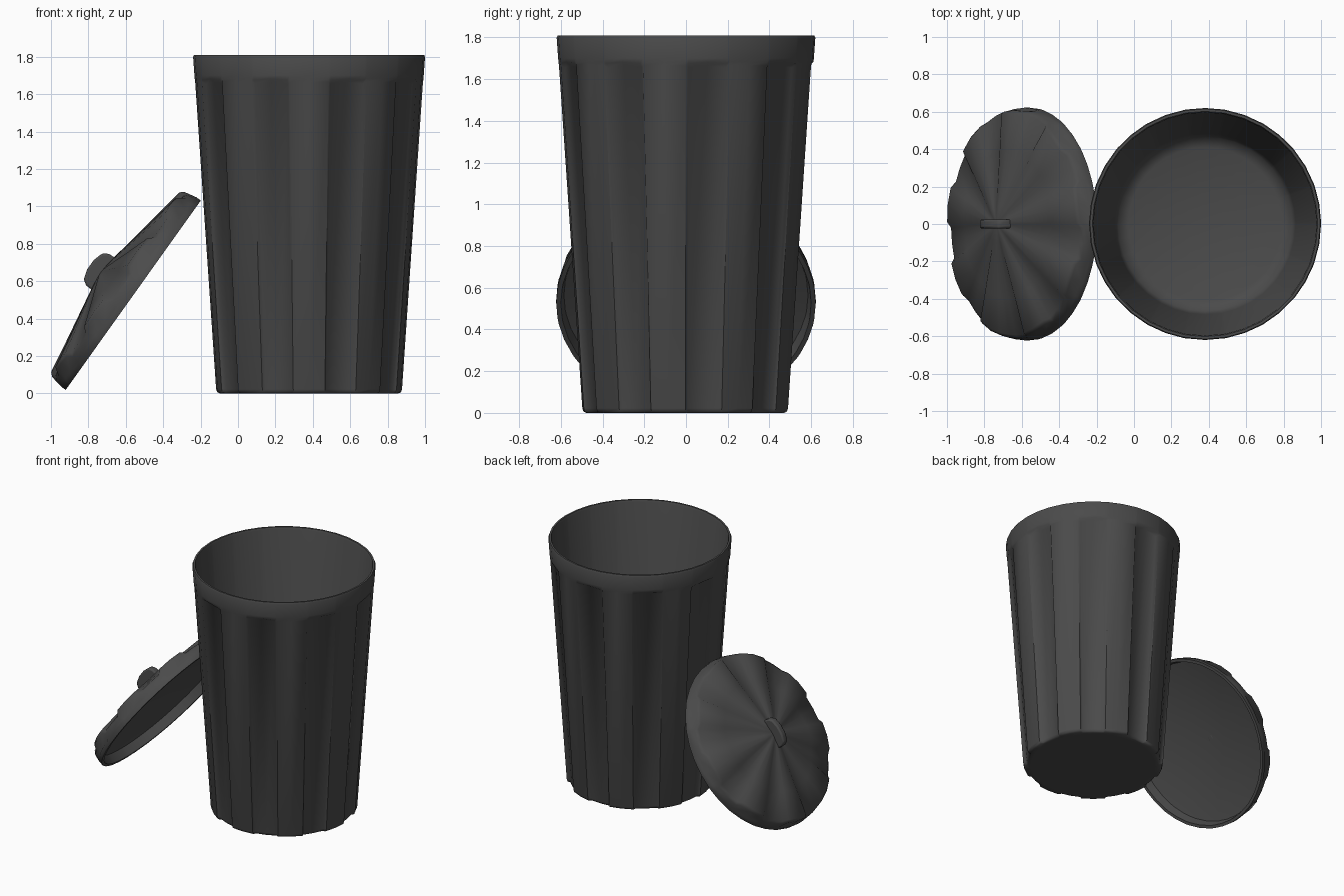
import bpy, bmesh
from math import radians, sin, cos

if "Cube" in bpy.data.objects:
    bpy.data.objects.remove(bpy.data.objects["Cube"])

# Angular steps inside one of the nine 40-degree flutes; |step| <= 9 is the panel
CAN_STEPS = [-10.2, -9, 0, 9, 10.2, 20]
LID_STEPS = [-12, -9, 0, 9, 12, 20]
LEAN = dict(location=(-0.56, 0, 0.525), rotation=(0, radians(-54.5), 0))

plastic = bpy.data.materials.new("dark_plastic")
plastic.diffuse_color = (0.07, 0.07, 0.07, 1)
plastic.use_nodes = True
plastic.node_tree.nodes["Principled BSDF"].inputs["Base Color"].default_value = plastic.diffuse_color


def finish(name, bm, location=(0, 0, 0), rotation=(0, 0, 0), angle=30):
    bmesh.ops.remove_doubles(bm, verts=bm.verts, dist=1e-5)
    bmesh.ops.recalc_face_normals(bm, faces=bm.faces)
    me = bpy.data.meshes.new(name)
    bm.to_mesh(me)
    bm.free()
    me.materials.append(plastic)
    ob = bpy.data.objects.new(name, me)
    bpy.context.collection.objects.link(ob)
    ob.location, ob.rotation_euler = location, rotation
    bpy.ops.object.select_all(action='DESELECT')
    ob.select_set(True)
    bpy.context.view_layer.objects.active = ob
    bpy.ops.object.shade_smooth_by_angle(angle=radians(angle))
    return ob


def fluted_lathe(name, rows, steps, **kw):
    """Rows are (radius, height, panel radius change, panel height change, corner drop)."""
    bm = bmesh.new()
    rings = []
    for r, z, dr, dz, drop in rows:
        ring = []
        for k in range(9):
            for s in steps:
                a = radians(10 + 40 * k + s)
                panel = abs(s) <= 9
                rr = r + (dr if panel else 0)
                zz = z + (dz if panel else 0) - (drop if abs(s) == 9 else 0)
                ring.append(bm.verts.new((rr * cos(a), rr * sin(a), zz)))
        rings.append(ring)
    n = len(rings[0])
    for lo, hi in zip(rings, rings[1:]):
        for i in range(n):
            j = (i + 1) % n
            bm.faces.new((lo[i], lo[j], hi[j], hi[i]))
    return finish(name, bm, **kw)


# Tapered can with recessed panels, open top and inner wall
fluted_lathe("can_body", [
    (0, 0, 0, 0, 0),
    (0.44, 0, 0, 0, 0),
    (0.478, 0, -0.015, 0, 0),
    (0.491, 0.006, -0.018, 0, 0),
    (0.497, 0.022, -0.019, 0, 0),
    (0.609, 1.665, -0.019, 0, 0.01),
    (0.611, 1.682, 0, 0, 0.006),
    (0.613, 1.7, 0, 0, 0),
    (0.62, 1.798, 0, 0, 0),
    (0.615, 1.81, 0, 0, 0),
    (0.602, 1.81, 0, 0, 0),
    (0.596, 1.795, 0, 0, 0),
    (0.484, 0.12, 0, 0, 0),
    (0.465, 0.055, 0, 0, 0),
    (0.41, 0.032, 0, 0, 0),
    (0, 0.03, 0, 0, 0),
], CAN_STEPS, location=(0.38, 0, 0), angle=55)

# Shallow conical lid, leaning, with raised ribs fading towards the middle
fluted_lathe("lid", [
    (0, 0.185, 0, 0, 0),
    (0.585, 0.065, 0, 0, 0),
    (0.6, 0, 0, 0, 0),
    (0.622, 0, 0, 0, 0),
    (0.622, 0.03, 0, 0, 0),
    (0.62, 0.038, -0.008, 0, 0),
    (0.614, 0.072, -0.006, 0.032, 0.006),
    (0.594, 0.09, -0.002, 0.03, 0.003),
    (0.4, 0.136, 0, 0.015, 0.002),
    (0.1, 0.2, 0, 0.002, 0),
    (0, 0.216, 0, 0, 0),
], LID_STEPS, angle=58, **LEAN)

# Arched grip on the lid
bm = bmesh.new()
arch = [(-0.107, 0.18), (-0.104, 0.235), (-0.085, 0.265), (-0.03, 0.281),
        (0.03, 0.281), (0.085, 0.265), (0.104, 0.235), (0.107, 0.18)]
face = bm.faces.new([bm.verts.new((x, -0.024, z)) for x, z in arch])
new = bmesh.ops.extrude_face_region(bm, geom=[face])["geom"]
bmesh.ops.translate(bm, vec=(0, 0.048, 0),
                    verts=[v for v in new if isinstance(v, bmesh.types.BMVert)])
bm.faces.ensure_lookup_table()
handle = finish("lid_handle", bm, angle=60, **LEAN)
bev = handle.modifiers.new("round", 'BEVEL')
bev.width, bev.segments = 0.01, 2
